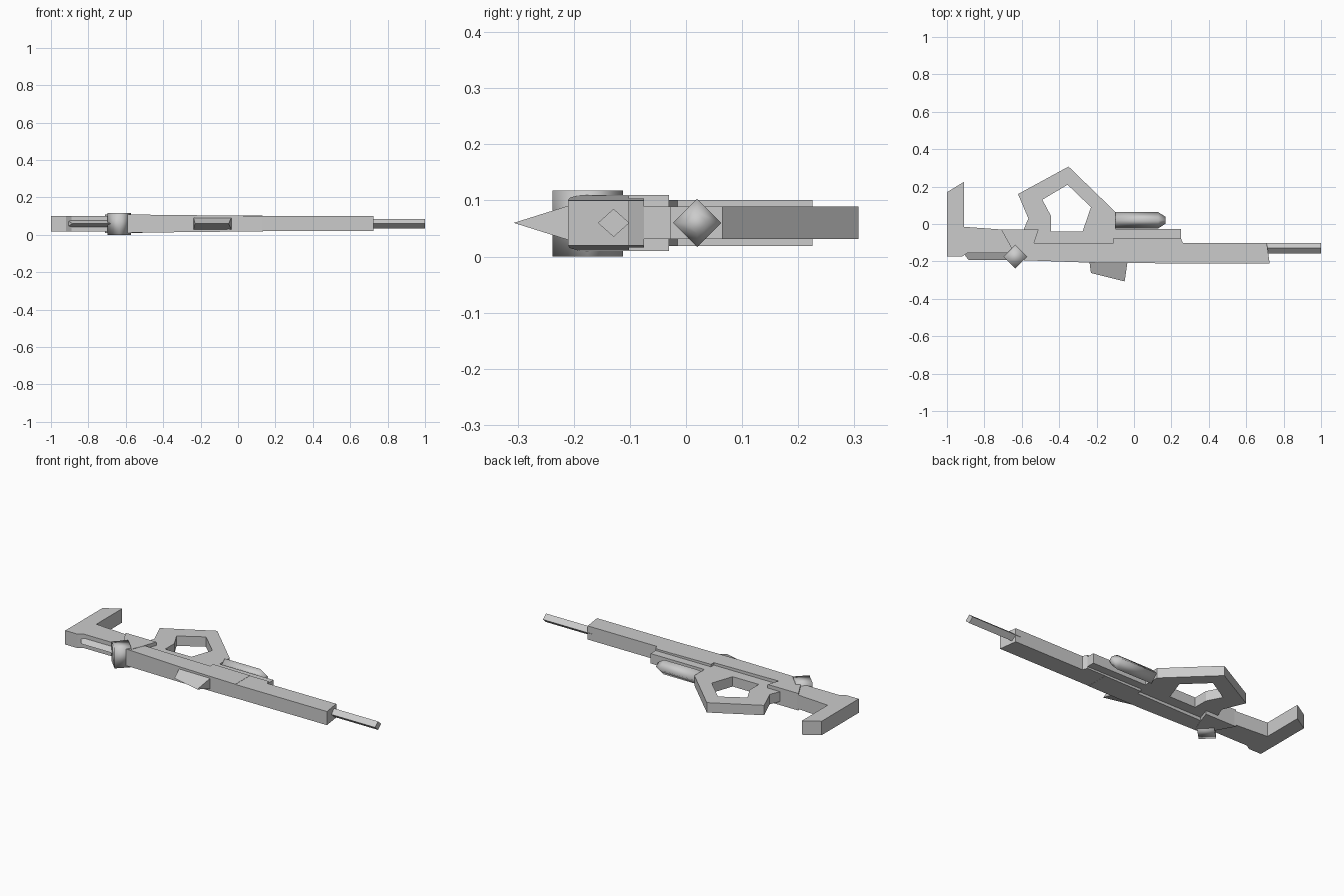
import bpy, bmesh, math
from mathutils import Matrix

if "Cube" in bpy.data.objects:
    bpy.data.objects.remove(bpy.data.objects["Cube"])

MID = 0.06  # height of the symmetry plane

grey = bpy.data.materials.new("plain grey")
grey.diffuse_color = (0.6, 0.6, 0.6, 1)
grey.use_nodes = True
grey.node_tree.nodes["Principled BSDF"].inputs["Base Color"].default_value = grey.diffuse_color


def finish(name, bm, smooth=False):
    bmesh.ops.recalc_face_normals(bm, faces=bm.faces[:])
    for f in bm.faces:
        f.smooth = smooth
    mesh = bpy.data.meshes.new(name)
    bm.to_mesh(mesh)
    bm.free()
    mesh.materials.append(grey)
    obj = bpy.data.objects.new(name, mesh)
    bpy.context.collection.objects.link(obj)
    return obj


def plate(name, outline, half, hole=None, taper=None):
    """Flat outline in x, y given a thickness about the middle plane.
    taper is a function of x that replaces the half thickness."""
    bm = bmesh.new()
    edges = []
    for loop in [outline] + ([hole] if hole else []):
        vs = [bm.verts.new((x, y, MID - half)) for x, y in loop]
        edges += [bm.edges.new((vs[i - 1], vs[i])) for i in range(len(vs))]
    if hole:
        bmesh.ops.triangle_fill(bm, edges=edges, use_beauty=True)
        bmesh.ops.dissolve_limit(bm, angle_limit=0.01, verts=bm.verts[:], edges=bm.edges[:])
    else:
        bm.faces.new(vs)
    up = bmesh.ops.extrude_face_region(bm, geom=bm.faces[:])
    top = [g for g in up["geom"] if isinstance(g, bmesh.types.BMVert)]
    bmesh.ops.translate(bm, vec=(0, 0, 2 * half), verts=top)
    if taper:
        for v in bm.verts:
            v.co.z = MID + math.copysign(taper(v.co.x), v.co.z - MID)
    return finish(name, bm)


def lathe_x(name, y, rings, smooth=False):
    """Four-sided bar along x: rings of (x, half width, half height)."""
    bm = bmesh.new()
    loops = [[bm.verts.new((x, y + ry * math.cos(a), MID + rz * math.sin(a)))
              for a in (i * math.pi / 2 for i in range(4))] for x, ry, rz in rings]
    for a, b in zip(loops, loops[1:]):
        for i in range(4):
            bm.faces.new((a[i - 1], a[i], b[i], b[i - 1]))
    bm.faces.new(loops[0])
    bm.faces.new(loops[-1])
    return finish(name, bm, smooth)


def wedge(name, base_l, base_r, ridge_l, ridge_r, half):
    """Triangular bar: a wide base edge narrowing to a ridge."""
    bm = bmesh.new()
    ends = []
    for base, ridge in ((base_l, ridge_l), (base_r, ridge_r)):
        ends.append([bm.verts.new((*base, MID - half)), bm.verts.new((*base, MID + half)),
                     bm.verts.new((*ridge, MID))])
    for i in range(3):
        bm.faces.new((ends[0][i - 1], ends[0][i], ends[1][i], ends[1][i - 1]))
    for e in ends:
        bm.faces.new(e)
    return finish(name, bm)


# Shoulder stock with its tall butt
plate("stock", [(-1, -0.175), (-0.92, -0.175), (-0.89, -0.155), (-0.6, -0.155),
                (-0.6, -0.03), (-0.7, -0.03), (-0.91, -0.015), (-0.91, 0.225),
                (-1, 0.17)], 0.041)

# Collar joining stock and receiver
plate("collar", [(-0.71, -0.03), (-0.66, -0.12), (-0.62, -0.19), (-0.57, -0.19),
                 (-0.54, -0.12), (-0.51, -0.03)], 0.05)

# Receiver, thicker at the back
plate("receiver", [(-0.61, -0.193), (-0.23, -0.207), (0.13, -0.21), (0.13, -0.075),
                   (-0.11, -0.075), (-0.11, -0.102), (-0.56, -0.102)], 0.04,
      taper=lambda x: 0.041 + 0.008 * (0.13 - x) / 0.74)

# Long fore end with a slanted front
plate("fore_end", [(0.13, -0.21), (0.725, -0.21), (0.71, -0.102), (0.262, -0.102),
                   (0.25, -0.075), (0.13, -0.075)], 0.04)

# Thin rail and five-sided loop grip
plate("rail", [(-0.11, -0.09), (0.25, -0.09), (0.25, -0.028), (-0.11, -0.028)], 0.029)
plate("loop_grip", [(-0.62, 0.16), (-0.35, 0.307), (-0.10, 0.065), (-0.10, -0.12),
                    (-0.57, -0.12), (-0.59, -0.03), (-0.565, 0.03)], 0.029,
      hole=[(-0.49, 0.13), (-0.355, 0.21), (-0.23, 0.09), (-0.275, -0.04),
            (-0.445, -0.04), (-0.445, 0.045)])

# Barrel and side tube
lathe_x("barrel", -0.129, [(0.68, 0.028, 0.025), (1.0, 0.028, 0.025)])
lathe_x("side_tube", 0.02, [(-0.10, 0.043, 0.043), (0.13, 0.043, 0.043),
                            (0.168, 0.019, 0.019)], smooth=True)

# Wedge under the receiver and thin wedge under the stock
wedge("lower_wedge", (-0.238, -0.205), (-0.035, -0.205), (-0.23, -0.262), (-0.05, -0.307), 0.032)
wedge("stock_wedge", (-0.915, -0.153), (-0.66, -0.153), (-0.885, -0.192), (-0.66, -0.192), 0.018)

# Square pivot pin standing through the body
bm = bmesh.new()
bmesh.ops.create_cone(bm, cap_ends=True, segments=4, radius1=0.063, radius2=0.063,
                      depth=0.118, matrix=Matrix.Translation((-0.635, -0.175, MID - 0.001)))
pin = finish("pivot_pin", bm, smooth=True)
spin = [v for v in pin.data.vertices]
# Turn the pin so that its corners lie along x and y
if abs(spin[0].co.x + 0.635) > 0.01 and abs(spin[0].co.y + 0.175) > 0.01:
    pin.data.transform(Matrix.Translation((-0.635, -0.175, 0)) @ Matrix.Rotation(math.pi / 4, 4, "Z")
                       @ Matrix.Translation((0.635, 0.175, 0)))
